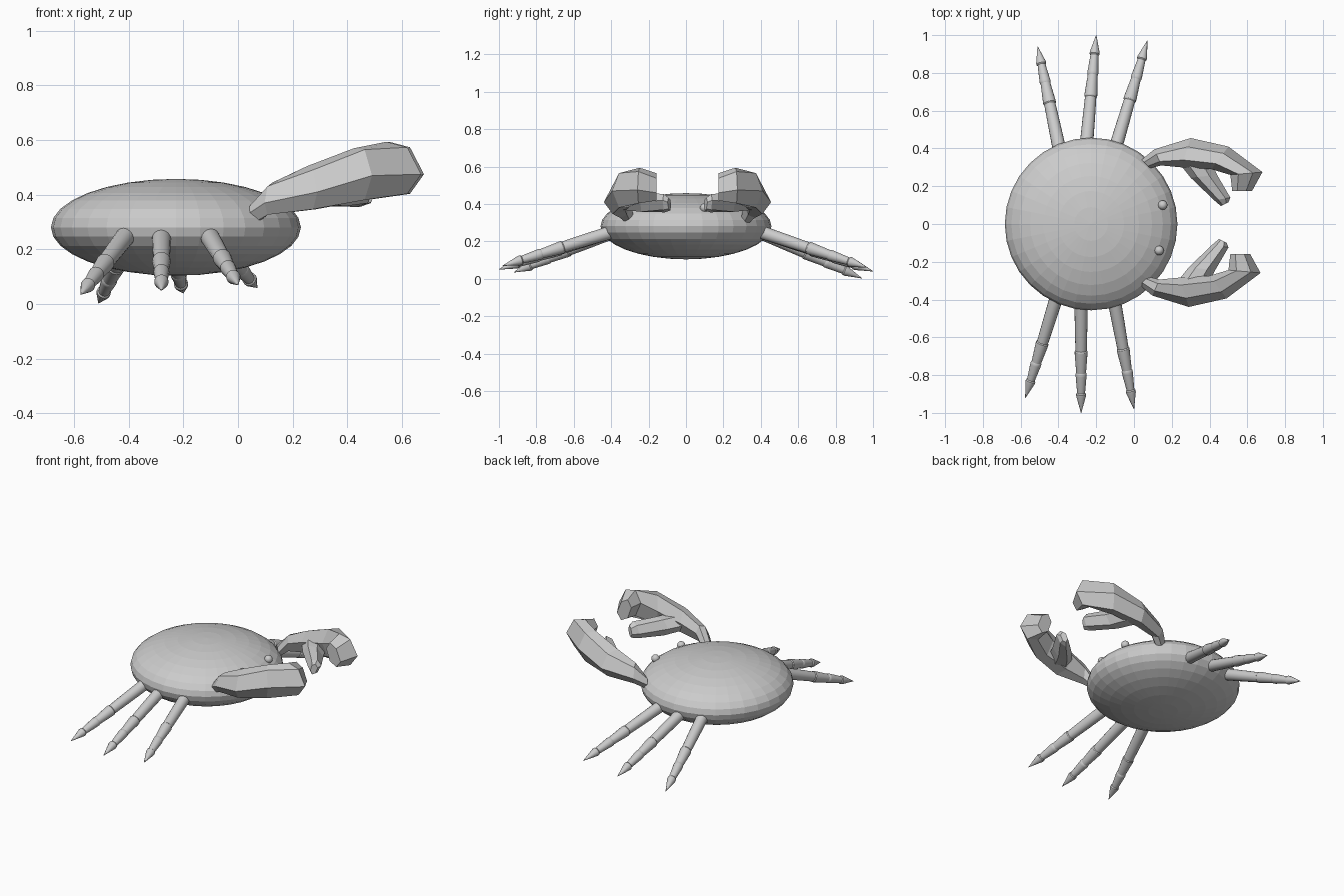
import bpy, bmesh, math
from mathutils import Vector

if "Cube" in bpy.data.objects:
    bpy.data.objects.remove(bpy.data.objects["Cube"])


def finish(bm, name):
    bmesh.ops.recalc_face_normals(bm, faces=bm.faces)
    me = bpy.data.meshes.new(name)
    bm.to_mesh(me)
    bm.free()
    ob = bpy.data.objects.new(name, me)
    bpy.context.collection.objects.link(ob)
    return ob


def skin(rings, name):
    """Join a list of equal-sized point rings into a capped solid."""
    bm = bmesh.new()
    loops = [[bm.verts.new(p) for p in r] for r in rings]
    n = len(loops[0])
    for a, b in zip(loops, loops[1:]):
        for i in range(n):
            j = (i + 1) % n
            bm.faces.new((a[i], a[j], b[j], b[i]))
    bm.faces.new(loops[0])
    bm.faces.new(loops[-1])
    return finish(bm, name)


def smooth(ob, angle=30):
    bpy.ops.object.select_all(action='DESELECT')
    ob.select_set(True)
    bpy.context.view_layer.objects.active = ob
    bpy.ops.object.shade_smooth_by_angle(angle=math.radians(angle))


def ellipsoid(name, loc, scale, seg, rings):
    bm = bmesh.new()
    bmesh.ops.create_uvsphere(bm, u_segments=seg, v_segments=rings, radius=1)
    bmesh.ops.scale(bm, vec=scale, verts=bm.verts)
    bmesh.ops.translate(bm, vec=loc, verts=bm.verts)
    return finish(bm, name)


# Shell: flattened faceted sphere
ellipsoid("shell", (-0.227, 0, 0.281), (0.457, 0.457, 0.177), 32, 16)

# Eyes
for y, x in ((0.10, 0.152), (-0.14, 0.133)):
    smooth(ellipsoid("eye", (x, y, 0.38), (0.025, 0.025, 0.025), 16, 8))

# Legs: stepped, jointed lathe profile (fraction along leg, radius)
LEG = [(-0.12, 0.036), (0.0, 0.035), (0.2, 0.033), (0.41, 0.030), (0.42, 0.034),
       (0.44, 0.034), (0.62, 0.026), (0.63, 0.029), (0.65, 0.029), (0.81, 0.021),
       (0.82, 0.026), (0.84, 0.026), (1.0, 0.001)]


def leg(base, tip):
    base, tip = Vector(base), Vector(tip)
    d = (tip - base).normalized()
    u = d.cross(Vector((0, 0, 1))).normalized()
    v = d.cross(u)
    rings = []
    for t, r in LEG:
        c = base.lerp(tip, t)
        rings.append([c + r * (u * math.cos(a) + v * math.sin(a))
                      for a in (math.tau * k / 16 for k in range(16))])
    smooth(skin(rings, "leg"))


for b, t in [((-0.42, -0.42, 0.237), (-0.575, -0.92, 0.035)),
             ((-0.28, -0.44, 0.237), (-0.28, -1.0, 0.05)),
             ((-0.10, -0.43, 0.240), (0.0, -0.98, 0.07)),
             ((-0.40, 0.42, 0.237), (-0.51, 0.94, 0.003)),
             ((-0.25, 0.44, 0.237), (-0.20, 1.0, 0.04)),
             ((-0.09, 0.43, 0.240), (0.07, 0.97, 0.06))]:
    leg(b, t)

# Claws: six-sided sections given by outer point, inner point, half height
ARM = [((0.04, 0.34, 0.325), (0.085, 0.295, 0.325), 0.035),
       ((0.107, 0.395, 0.37), (0.145, 0.31, 0.40), 0.052),
       ((0.30, 0.455, 0.41), (0.25, 0.30, 0.44), 0.072),
       ((0.50, 0.41, 0.47), (0.41, 0.29, 0.48), 0.092),
       ((0.68, 0.275, 0.475), (0.51, 0.26, 0.52), 0.085),
       ((0.625, 0.175, 0.46), (0.52, 0.175, 0.52), 0.06)]
FINGER = [((0.38, 0.38, 0.42), (0.24, 0.32, 0.42), 0.05),
          ((0.44, 0.26, 0.41), (0.30, 0.245, 0.41), 0.052),
          ((0.51, 0.14, 0.42), (0.425, 0.125, 0.39), 0.042),
          ((0.50, 0.115, 0.41), (0.46, 0.095, 0.39), 0.03)]


def claw(sections, name, side):
    shift = Vector((0, 0, 0)) if side > 0 else Vector((-0.01, -0.016, 0))
    rings = []
    for o, i, h in sections:
        o, i, up = Vector(o) + shift, Vector(i) + shift, Vector((0, 0, h))
        ring = [o, o.lerp(i, 0.3) + up, o.lerp(i, 0.75) + up,
                i, o.lerp(i, 0.75) - up, o.lerp(i, 0.3) - up]
        rings.append([Vector((p.x, p.y * side, p.z)) for p in ring])
    skin(rings, name)


for s in (1, -1):
    claw(ARM, "claw_arm", s)
    claw(FINGER, "claw_finger", s)
